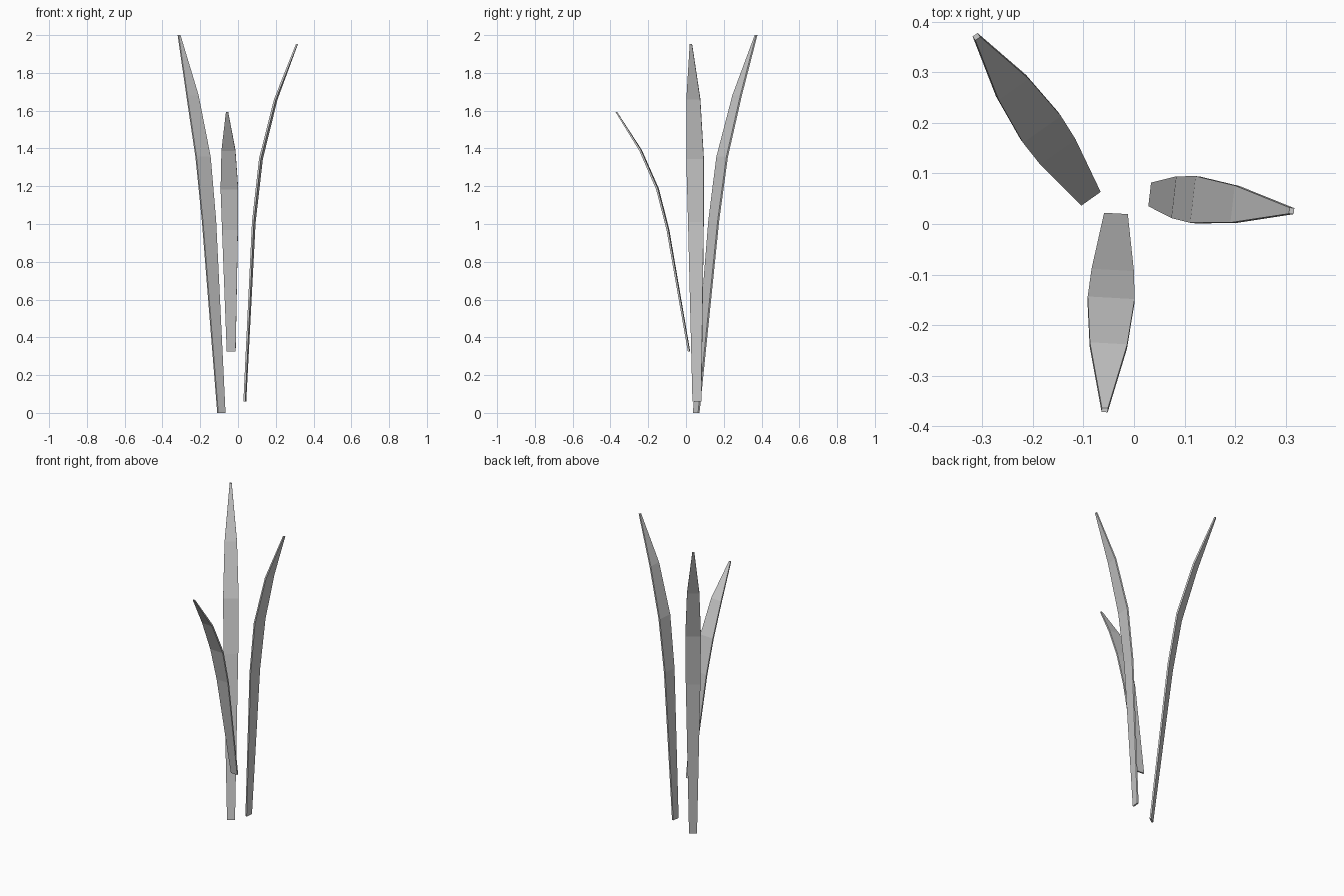
import bpy, bmesh
from mathutils import Vector

if "Cube" in bpy.data.objects:
    bpy.data.objects.remove(bpy.data.objects["Cube"])

THICK = 0.01


def blade(name, base, tip, stations):
    """Bent grass blade: stations are (outward distance, z, width) from base to tip."""
    base, tip = Vector((*base, 0)), Vector((*tip, 0))
    out = (tip - base).normalized()
    up = Vector((0, 0, 1))
    side = out.cross(up)
    path = [base + out * d + up * z for d, z, w in stations]
    bm = bmesh.new()
    rings = []
    for i, p in enumerate(path):
        a, b = path[max(i - 1, 0)], path[min(i + 1, len(path) - 1)]
        t1 = (p - a).normalized() if i else Vector()
        t2 = (b - p).normalized() if i < len(path) - 1 else Vector()
        normal = side.cross((t1 + t2).normalized())
        w, h = side * stations[i][2] / 2, normal * THICK / 2
        # keep the cut ends level
        if i == 0 or i == len(path) - 1:
            h = Vector((h.x, h.y, 0))
        rings.append([bm.verts.new(p + v) for v in (-w - h, w - h, w + h, -w + h)])
    for r, s in zip(rings, rings[1:]):
        for k in range(4):
            n = (k + 1) % 4
            bm.faces.new((r[k], r[n], s[n], s[k]))
    bm.faces.new(rings[0][::-1])
    bm.faces.new(rings[-1])
    bmesh.ops.recalc_face_normals(bm, faces=bm.faces)
    mesh = bpy.data.meshes.new(name)
    bm.to_mesh(mesh)
    bm.free()
    obj = bpy.data.objects.new(name, mesh)
    bpy.context.collection.objects.link(obj)


# Tall blade leaning to the back left
blade("back_left_blade", (-0.088, 0.054), (-0.312, 0.371),
      [(0, 0, 0.047), (0.114, 1.02, 0.086), (0.168, 1.355, 0.092),
       (0.265, 1.68, 0.073), (0.388, 2.0, 0.012)])

# Blade leaning right
blade("right_blade", (0.036, 0.058), (0.312, 0.026),
      [(0, 0.06, 0.047), (0.048, 1.01, 0.083), (0.086, 1.345, 0.093),
       (0.165, 1.66, 0.074), (0.278, 1.953, 0.012)])

# Short blade leaning forward
blade("front_blade", (-0.036, 0.016), (-0.058, -0.37),
      [(0, 0.325, 0.047), (0.112, 0.97, 0.084), (0.167, 1.185, 0.093),
       (0.257, 1.39, 0.074), (0.385, 1.592, 0.012)])
